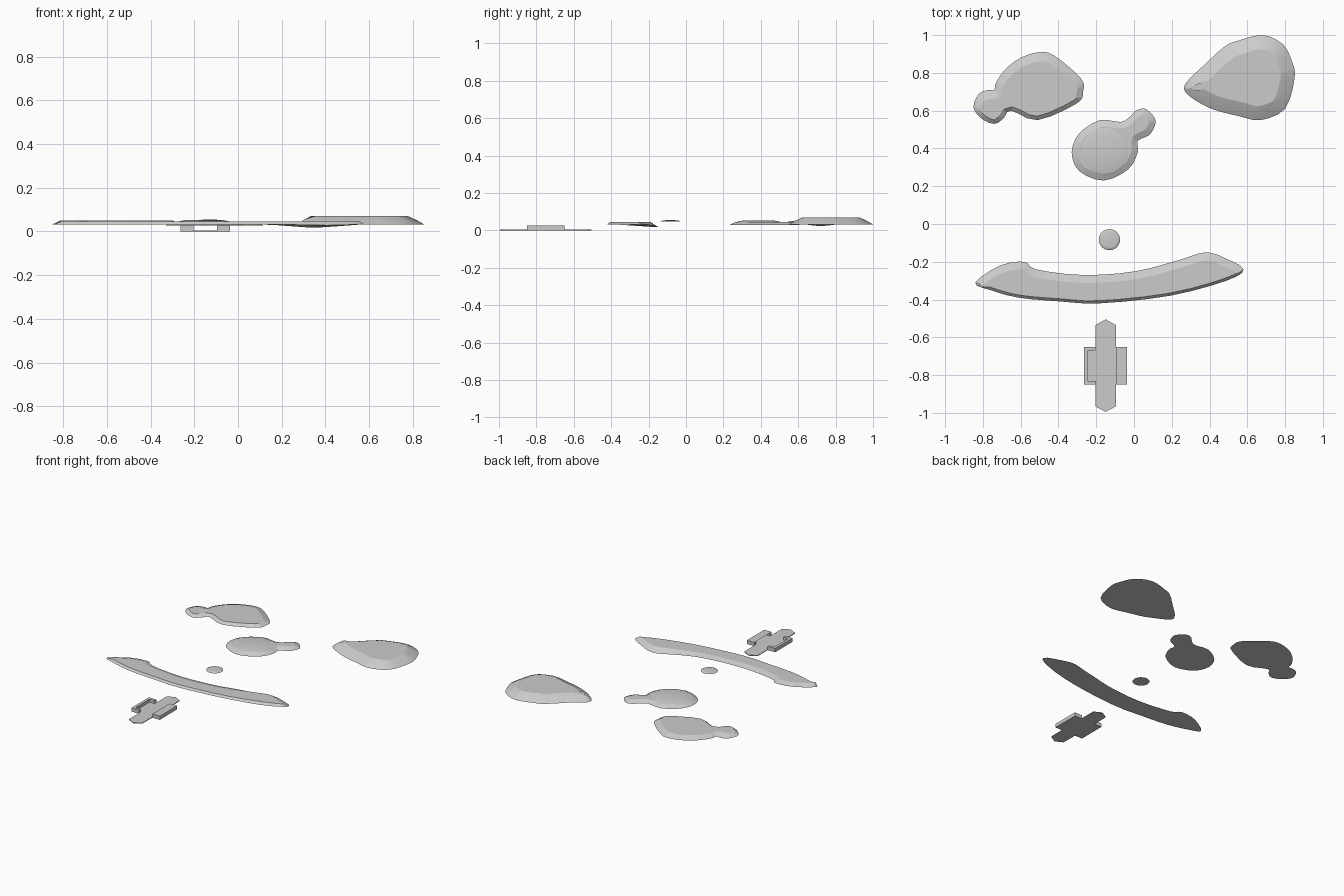
import bpy
import bmesh
import math
from mathutils import Vector

default_cube = bpy.data.objects.get("Cube")
if default_cube:
    bpy.data.objects.remove(default_cube, do_unlink=True)

# One plain colour for everything
grey = bpy.data.materials.new("light_grey")
grey.use_nodes = True
tone = (0.6, 0.6, 0.6, 1.0)
grey.diffuse_color = tone
grey.node_tree.nodes["Principled BSDF"].inputs["Base Color"].default_value = tone


def finish(name, bm, smooth=True):
    """Turn a bmesh into a named, coloured object."""
    bmesh.ops.recalc_face_normals(bm, faces=bm.faces)
    mesh = bpy.data.meshes.new(name)
    bm.to_mesh(mesh)
    bm.free()
    mesh.materials.append(grey)
    obj = bpy.data.objects.new(name, mesh)
    bpy.context.collection.objects.link(obj)
    if smooth:
        bpy.ops.object.select_all(action="DESELECT")
        obj.select_set(True)
        bpy.context.view_layer.objects.active = obj
        bpy.ops.object.shade_smooth_by_angle(angle=math.radians(15))
    return obj


def rounded(points, steps=3):
    """Closed Catmull-Rom curve through the outline points."""
    pts = [Vector(p) for p in points]
    count = len(pts)
    curve = []
    for i in range(count):
        a, b, c, d = (pts[(i + k - 1) % count] for k in range(4))
        for s in range(steps):
            t = s / steps
            curve.append(0.5 * (2 * b + (c - a) * t
                                + (2 * a - 5 * b + 4 * c - d) * t ** 2
                                + (3 * b - a - 3 * c + d) * t ** 3))
    return curve


def inward_normals(curve):
    """Unit normals pointing into the outline, whatever its winding."""
    count = len(curve)
    area = sum(p.x * curve[(i + 1) % count].y - p.y * curve[(i + 1) % count].x
               for i, p in enumerate(curve))
    side = 1 if area > 0 else -1
    normals = []
    for i in range(count):
        along = (curve[(i + 1) % count] - curve[i - 1]).normalized()
        normals.append(Vector((-along.y, along.x)) * side)
    return normals


def stack(bm, rings):
    """Skin a list of vertex rings and close both ends."""
    loops = [[bm.verts.new(co) for co in ring] for ring in rings]
    for low, high in zip(loops, loops[1:]):
        for i in range(len(low)):
            j = (i + 1) % len(low)
            bm.faces.new((low[i], low[j], high[j], high[i]))
    caps = [bm.faces.new(loops[0]), bm.faces.new(loops[-1])]
    bmesh.ops.triangulate(bm, faces=caps)


def island(name, outline, levels, dip=None, shift=0.0):
    """Low landmass: outline inset and raised level by level."""
    curve = rounded(outline)
    normals = inward_normals(curve)
    rings = []
    for inset, z in levels:
        ring = []
        for p, n in zip(curve, normals):
            q = p + n * inset
            height = z
            if inset:
                q.y -= shift
            elif dip:
                near = max(0.0, 1 - (p - Vector(dip[0])).length / dip[1])
                height -= dip[2] * near
            ring.append((q.x, q.y, height))
        rings.append(ring)
    bm = bmesh.new()
    stack(bm, rings)
    return finish(name, bm)


def round_mound(name, centre, levels, sides=32):
    """Circular mound from radius and height pairs."""
    bm = bmesh.new()
    turns = [math.tau * i / sides for i in range(sides)]
    stack(bm, [[(centre[0] + r * math.cos(a), centre[1] + r * math.sin(a), z)
                for a in turns] for r, z in levels])
    return finish(name, bm)


def plate(name, outline, bottom, top):
    """Straight-sided slab from an outline."""
    bm = bmesh.new()
    stack(bm, [[(x, y, z) for x, y in outline] for z in (bottom, top)])
    return finish(name, bm, smooth=False)


# Long crescent across the front
island("crescent_island", [
    (-0.84, -0.31), (-0.71, -0.22), (-0.58, -0.2), (-0.52, -0.24),
    (-0.27, -0.27), (0.01, -0.25), (0.24, -0.19), (0.38, -0.15),
    (0.48, -0.18), (0.58, -0.24), (0.49, -0.3), (0.19, -0.38),
    (-0.18, -0.42), (-0.39, -0.41), (-0.61, -0.39), (-0.76, -0.35)],
    [(0, 0.032), (0.028, 0.046)], dip=((0.35, -0.17), 0.22, 0.016), shift=0.014)

# Back right landmass with a small lobe
island("lobed_island", [
    (-0.73, 0.75), (-0.68, 0.82), (-0.6, 0.88), (-0.5, 0.91),
    (-0.42, 0.89), (-0.28, 0.77), (-0.27, 0.7), (-0.3, 0.64),
    (-0.51, 0.55), (-0.65, 0.6), (-0.69, 0.56), (-0.74, 0.53),
    (-0.81, 0.56), (-0.85, 0.62), (-0.82, 0.69), (-0.77, 0.71),
    (-0.74, 0.71)],
    [(0, 0.032), (0.035, 0.05)], shift=0.014)

# Round central landmass with a side lobe and a raised middle
island("central_island", [
    (0.02, 0.44), (0.02, 0.38), (-0.03, 0.29), (-0.16, 0.23),
    (-0.29, 0.28), (-0.33, 0.38), (-0.29, 0.48), (-0.18, 0.55),
    (-0.07, 0.54), (-0.02, 0.57), (0.01, 0.6), (0.06, 0.61),
    (0.11, 0.56), (0.11, 0.52), (0.08, 0.47)],
    [(0, 0.028), (0.035, 0.044)])
round_mound("central_rise", (-0.155, 0.387),
            [(0.13, 0.04), (0.12, 0.045), (0.085, 0.052)])

# Tall back left landmass
island("tall_island", [
    (0.27, 0.74), (0.37, 0.84), (0.48, 0.94), (0.55, 0.97),
    (0.68, 1.0), (0.79, 0.95), (0.84, 0.85), (0.85, 0.77),
    (0.8, 0.61), (0.67, 0.55), (0.56, 0.57), (0.41, 0.61),
    (0.29, 0.68)],
    [(0, 0.032), (0.035, 0.052), (0.075, 0.07)],
    dip=((0.28, 0.72), 0.1, 0.01))

# Little round islet
round_mound("islet", (-0.13, -0.083),
            [(0.056, 0.047), (0.045, 0.052), (0.02, 0.055)])

# Dock: pointed deck, cross floor and two facing walls
cx, cy = -0.15, -0.75
deck, reach, shoulder = 0.054, 0.245, 0.215
plate("dock_deck", [
    (cx - deck, cy - shoulder), (cx, cy - reach), (cx + deck, cy - shoulder),
    (cx + deck, cy + shoulder), (cx, cy + reach), (cx - deck, cy + shoulder)],
    0, 0.005)
wide, deep, wall = 0.114, 0.1, 0.02
for label, s in (("left", 1), ("right", -1)):
    inner, outer = cx + s * deck, cx + s * wide
    face = outer - s * wall
    south, north = cy - deep, cy + deep
    plate("dock_floor_" + label, [
        (inner, south), (outer, south), (outer, north), (inner, north)], 0, 0.005)
    plate("dock_wall_" + label, [
        (inner, south), (outer, south), (outer, north), (inner, north),
        (inner, north - wall), (face, north - wall),
        (face, south + wall), (inner, south + wall)], 0, 0.027)
